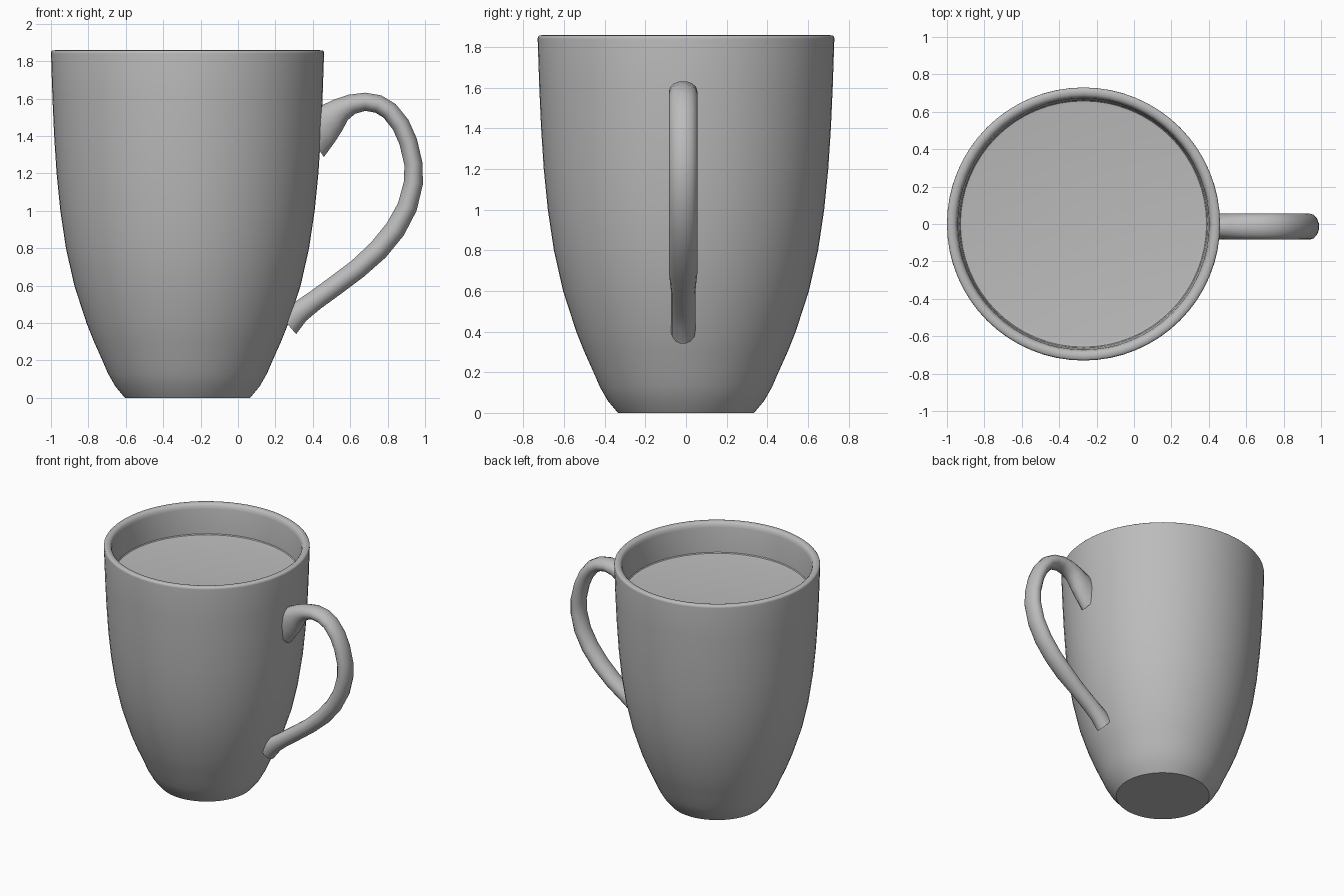
import bpy, bmesh, math
from mathutils import Vector

if "Cube" in bpy.data.objects:
    bpy.data.objects.remove(bpy.data.objects["Cube"], do_unlink=True)

CENTRE_X = -0.27
SEGMENTS = 64


def material(name, colour):
    mat = bpy.data.materials.new(name)
    mat.use_nodes = True
    mat.diffuse_color = colour
    mat.node_tree.nodes["Principled BSDF"].inputs["Base Color"].default_value = colour
    return mat


grey = material("plain grey", (0.5, 0.5, 0.5, 1))


def finish(bm, name, angle):
    bmesh.ops.remove_doubles(bm, verts=bm.verts, dist=0.0005)
    bmesh.ops.recalc_face_normals(bm, faces=bm.faces)
    mesh = bpy.data.meshes.new(name)
    bm.to_mesh(mesh)
    bm.free()
    mesh.materials.append(grey)
    obj = bpy.data.objects.new(name, mesh)
    bpy.context.collection.objects.link(obj)
    bpy.ops.object.select_all(action="DESELECT")
    obj.select_set(True)
    bpy.context.view_layer.objects.active = obj
    bpy.ops.object.shade_smooth_by_angle(angle=math.radians(angle))
    return obj


def bridge(bm, rings):
    for a, b in zip(rings, rings[1:]):
        n = len(a)
        for i in range(n):
            j = (i + 1) % n
            bm.faces.new((a[i], a[j], b[j], b[i]))


def lathe(name, profile, cap_start=False):
    # Rings of (radius, height), with the last ring always capped
    bm = bmesh.new()
    rings = []
    for r, z in profile:
        angles = [math.tau * i / SEGMENTS for i in range(SEGMENTS)]
        rings.append([bm.verts.new((CENTRE_X + r * math.cos(a), r * math.sin(a), z)) for a in angles])
    bridge(bm, rings)
    bm.faces.new(rings[-1])
    if cap_start:
        bm.faces.new(rings[0])
    return finish(bm, name, 40)


# Cup body: outer wall, rounded rim and inner cavity
outer = [(0.335, 0), (0.385, 0.06), (0.425, 0.13), (0.455, 0.2), (0.50, 0.3), (0.54, 0.4),
         (0.605, 0.6), (0.65, 0.8), (0.68, 1.0), (0.70, 1.2), (0.713, 1.4), (0.722, 1.6), (0.73, 1.84)]
rim = [(0.729, 1.85), (0.722, 1.857), (0.705, 1.859), (0.69, 1.856), (0.678, 1.845), (0.672, 1.82)]
inner = [(r - 0.06, z) for r, z in reversed(outer) if 0.1 < z < 1.7]
lathe("cup_body", outer + rim + inner, cap_start=True)

# Drink surface with a slightly raised edge
lathe("drink_surface", [(0.668, 1.635), (0.658, 1.623), (0.64, 1.62)])

# Handle: swept oval; each point is x, z and thickness, flaring at the cup wall
path = [(0.38, 1.41, 0.30), (0.45, 1.455, 0.23), (0.50, 1.495, 0.18), (0.55, 1.54, 0.135),
        (0.61, 1.57, 0.11), (0.68, 1.583, 0.10), (0.75, 1.571, 0.10), (0.81, 1.535, 0.10),
        (0.87, 1.46, 0.10), (0.91, 1.37, 0.10), (0.938, 1.25, 0.10), (0.938, 1.15, 0.105),
        (0.905, 1.02, 0.11), (0.84, 0.90, 0.115), (0.75, 0.79, 0.115), (0.64, 0.69, 0.11),
        (0.52, 0.60, 0.11), (0.41, 0.52, 0.11), (0.33, 0.46, 0.12), (0.26, 0.40, 0.16)]
SIDES = 14
bm = bmesh.new()
rings = []
for k, (x, z, thick) in enumerate(path):
    before, after = path[max(k - 1, 0)], path[min(k + 1, len(path) - 1)]
    along = Vector((after[0] - before[0], 0, after[1] - before[1])).normalized()
    across = Vector((-along.z, 0, along.x))
    width = 0.14 if k < len(path) - 4 else 0.12
    ring = []
    for i in range(SIDES):
        a = math.tau * i / SIDES
        side = Vector((0, 1, 0)) * (width / 2 * math.cos(a))
        point = Vector((x, -0.014, z)) + side + across * (thick / 2 * math.sin(a))
        ring.append(bm.verts.new(point))
    rings.append(ring)
bridge(bm, rings)
bm.faces.new(rings[0])
bm.faces.new(rings[-1])
handle = finish(bm, "handle", 50)
